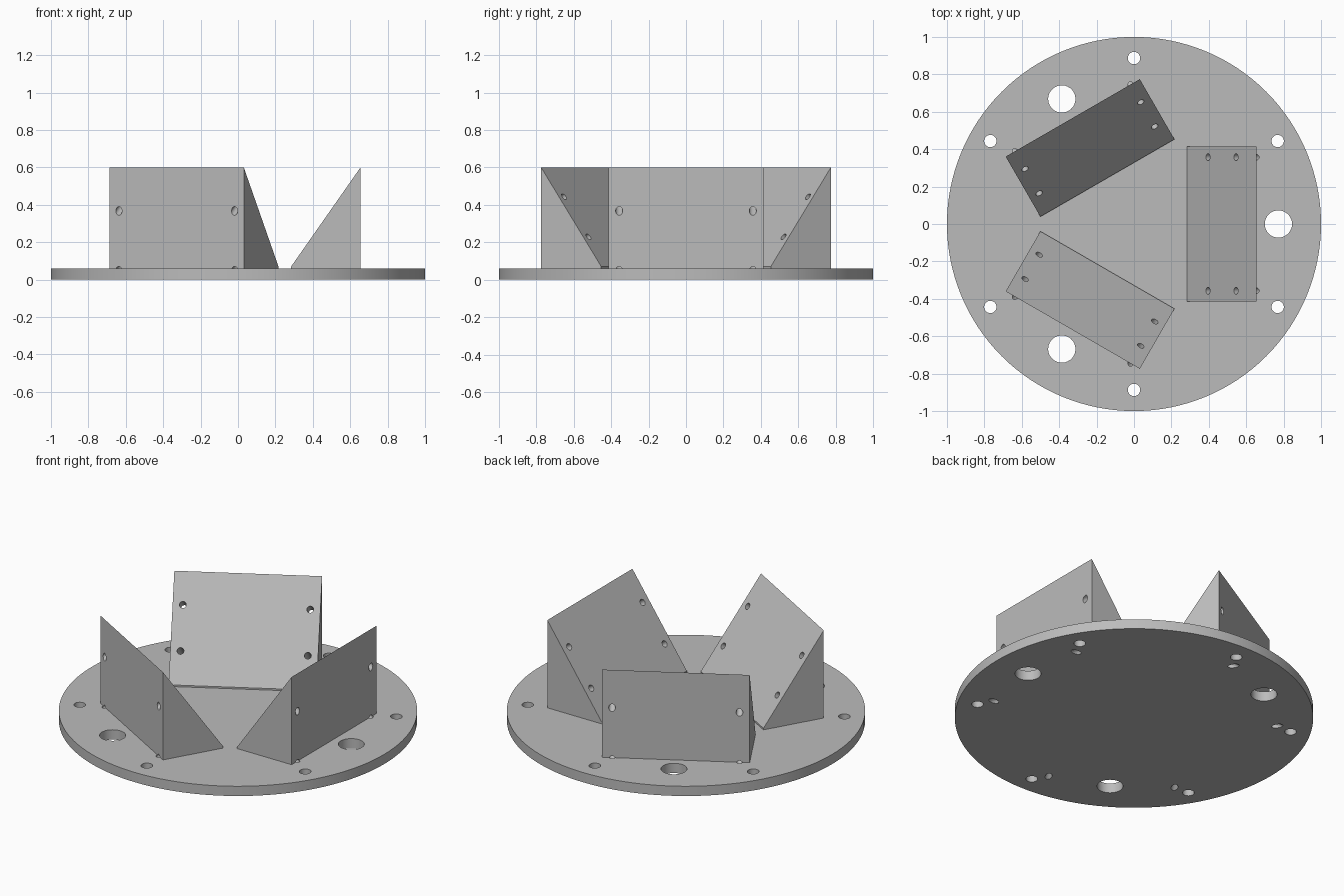
import bpy
import bmesh
from math import radians, atan2, pi
from mathutils import Matrix, Vector

if "Cube" in bpy.data.objects:
    bpy.data.objects.remove(bpy.data.objects["Cube"])

PLATE_H = 0.06
WEDGE_IN, WEDGE_OUT = 0.284, 0.655
LIP, TOP = 0.07, 0.6
HALF_W = 0.414

grey = bpy.data.materials.new("light grey")
grey.use_nodes = True
colour = (0.5, 0.5, 0.5, 1)
grey.diffuse_color = colour
grey.node_tree.nodes["Principled BSDF"].inputs["Base Color"].default_value = colour


def add_object(name, bm):
    bmesh.ops.recalc_face_normals(bm, faces=bm.faces)
    mesh = bpy.data.meshes.new(name)
    bm.to_mesh(mesh)
    bm.free()
    mesh.materials.append(grey)
    obj = bpy.data.objects.new(name, mesh)
    bpy.context.collection.objects.link(obj)
    return obj


def add_cylinder(bm, radius, depth, matrix, segments=32):
    bmesh.ops.create_cone(bm, cap_ends=True, segments=segments, radius1=radius,
                          radius2=radius, depth=depth, matrix=matrix)


def turn(degrees):
    return Matrix.Rotation(radians(degrees), 4, "Z")


def cut(obj, cutter):
    mod = obj.modifiers.new("holes", "BOOLEAN")
    mod.solver = "EXACT"
    mod.object = cutter
    bpy.context.view_layer.objects.active = obj
    bpy.ops.object.modifier_apply(modifier=mod.name)


# Screw holes drilled square to the sloped faces, on through the plate
slope = Vector((WEDGE_OUT - WEDGE_IN, 0, TOP - LIP))
tilt = Matrix.Rotation(atan2(slope.z, slope.x) - pi / 2, 4, "Y").inverted()
drill_axis = Vector((slope.z, 0, -slope.x)).normalized()
screw_bm = bmesh.new()
for angle in (0, 120, 240):
    for along in (0.3, 0.705):
        for y in (-0.357, 0.357):
            start = Vector((WEDGE_IN, y, LIP)) + slope * along
            centre = start + drill_axis * 0.2
            aim = drill_axis.to_track_quat("Z", "Y").to_matrix().to_4x4()
            add_cylinder(screw_bm, 0.019, 0.6,
                         turn(angle) @ Matrix.Translation(centre) @ aim, 24)
screw_cutter = add_object("screw_hole_cutter", screw_bm)

# Vertical holes in the plate: three large, six small
plate_bm = bmesh.new()
for angle in (0, 120, 240):
    add_cylinder(plate_bm, 0.073, 0.4, turn(angle) @ Matrix.Translation((0.772, 0, 0)))
for i in range(6):
    add_cylinder(plate_bm, 0.033, 0.4, turn(30 + 60 * i) @ Matrix.Translation((0.887, 0, 0)))
plate_cutter = add_object("plate_hole_cutter", plate_bm)

# Round base plate
bm = bmesh.new()
add_cylinder(bm, 1, PLATE_H, Matrix.Translation((0, 0, PLATE_H / 2)), 128)
plate = add_object("base_plate", bm)
cut(plate, plate_cutter)
cut(plate, screw_cutter)
parts = [plate]

# Three sloped wedges around the centre
profile = [(WEDGE_IN, PLATE_H), (WEDGE_OUT, PLATE_H), (WEDGE_OUT, TOP), (WEDGE_IN, LIP)]
for name, angle in (("left_wedge", 0), ("back_wedge", 120), ("front_wedge", 240)):
    bm = bmesh.new()
    face = bm.faces.new([bm.verts.new((x, -HALF_W, z)) for x, z in profile])
    swept = bmesh.ops.extrude_face_region(bm, geom=[face])["geom"]
    bmesh.ops.translate(bm, vec=(0, 2 * HALF_W, 0),
                        verts=[v for v in swept if isinstance(v, bmesh.types.BMVert)])
    bm.transform(turn(angle))
    wedge = add_object(name, bm)
    cut(wedge, screw_cutter)
    parts.append(wedge)

for cutter in (screw_cutter, plate_cutter):
    bpy.data.objects.remove(cutter)

# Smooth the round walls, keep the edges sharp
bpy.ops.object.select_all(action="DESELECT")
for part in parts:
    part.select_set(True)
bpy.context.view_layer.objects.active = plate
bpy.ops.object.shade_smooth_by_angle(angle=radians(30))
